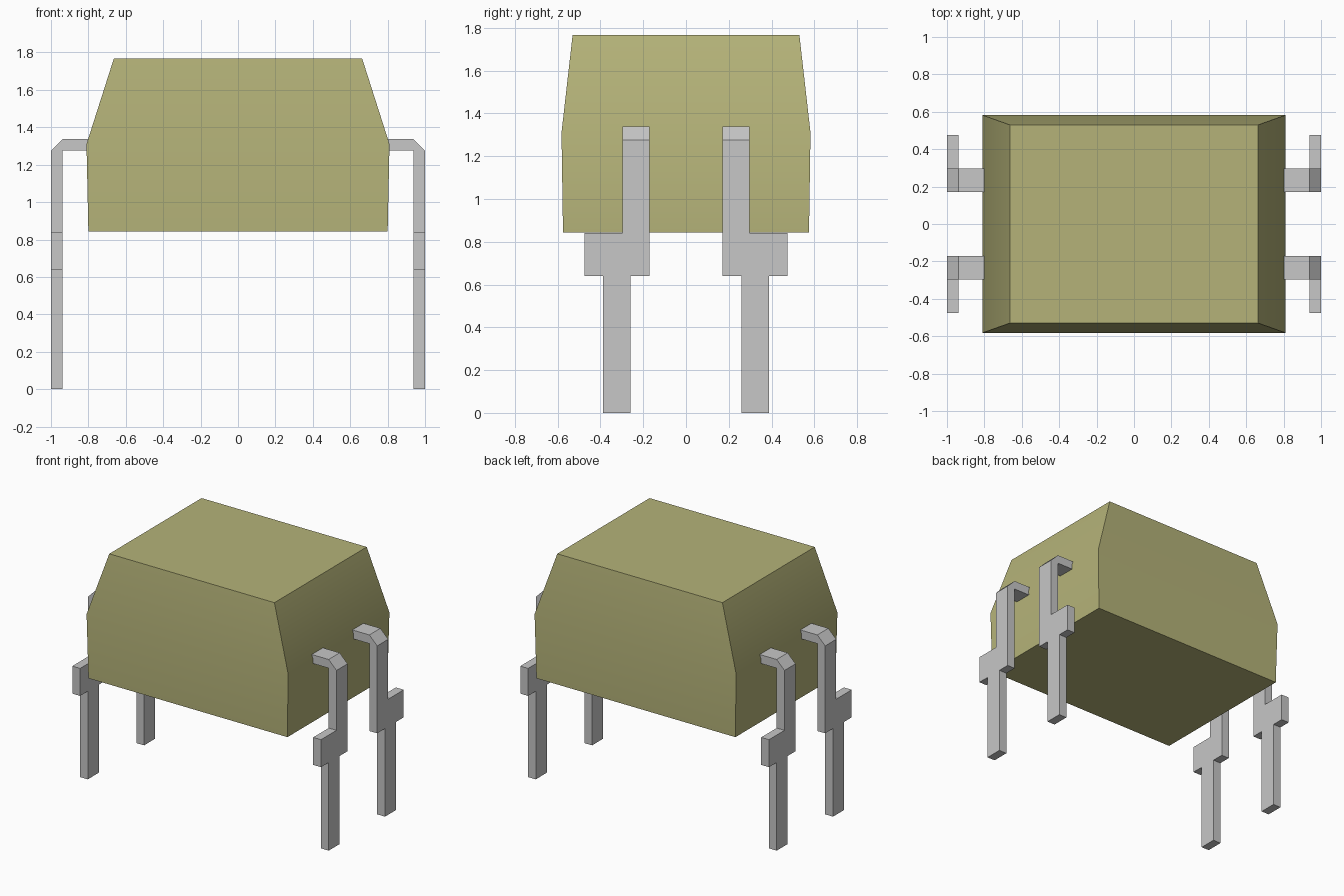
import bpy
import bmesh

cube = bpy.data.objects.get("Cube")
if cube:
    bpy.data.objects.remove(cube, do_unlink=True)


def material(name, color):
    mat = bpy.data.materials.new(name)
    mat.use_nodes = True
    mat.diffuse_color = (*color, 1)
    mat.node_tree.nodes["Principled BSDF"].inputs["Base Color"].default_value = (*color, 1)
    return mat


def make_object(name, bm, mat):
    bmesh.ops.recalc_face_normals(bm, faces=bm.faces)
    mesh = bpy.data.meshes.new(name)
    bm.to_mesh(mesh)
    bm.free()
    mesh.materials.append(mat)
    obj = bpy.data.objects.new(name, mesh)
    bpy.context.collection.objects.link(obj)
    return obj


olive = material("olive plastic", (0.46, 0.45, 0.19))
metal = material("grey metal", (0.57, 0.57, 0.57))

# Moulded body: three stacked rectangles (half width, half depth, height)
bm = bmesh.new()
rings = []
for hx, hy, z in [(0.80, 0.575, 0.843), (0.81, 0.582, 1.31), (0.664, 0.53, 1.767)]:
    corners = [(-hx, -hy), (hx, -hy), (hx, hy), (-hx, hy)]
    rings.append([bm.verts.new((x, y, z)) for x, y in corners])
for low, high in zip(rings, rings[1:]):
    for i in range(4):
        j = (i + 1) % 4
        bm.faces.new((low[i], low[j], high[j], high[i]))
bm.faces.new(rings[0])
bm.faces.new(rings[-1])
body = make_object("body", bm, olive)
bpy.ops.object.select_all(action="DESELECT")
body.select_set(True)
bpy.context.view_layer.objects.active = body
bpy.ops.object.shade_smooth_by_angle()

# Pin outlines: stepped blade in (y, z), bent shoulder in (x, z)
BLADE = [(0.17, 1.275), (0.17, 0.64), (0.26, 0.64), (0.26, 0), (0.387, 0),
         (0.387, 0.64), (0.475, 0.64), (0.475, 0.84), (0.297, 0.84), (0.297, 1.275)]
SHOULDER = [(0.79, 1.275), (0.937, 1.275), (1, 1.275), (0.937, 1.338), (0.79, 1.338)]


def extrude(bm, points, offset):
    face = bm.faces.new([bm.verts.new(p) for p in points])
    new = bmesh.ops.extrude_face_region(bm, geom=[face], use_keep_orig=True)["geom"]
    verts = [v for v in new if isinstance(v, bmesh.types.BMVert)]
    bmesh.ops.translate(bm, verts=verts, vec=offset)


# Four pins, mirrored across both axes
for x_name, sx in (("left", 1), ("right", -1)):
    for y_name, sy in (("front", -1), ("back", 1)):
        bm = bmesh.new()
        extrude(bm, [(sx * 0.937, sy * y, z) for y, z in BLADE], (sx * 0.063, 0, 0))
        extrude(bm, [(sx * x, sy * 0.17, z) for x, z in SHOULDER], (0, sy * 0.127, 0))
        make_object(f"{y_name}_{x_name}_pin", bm, metal)
